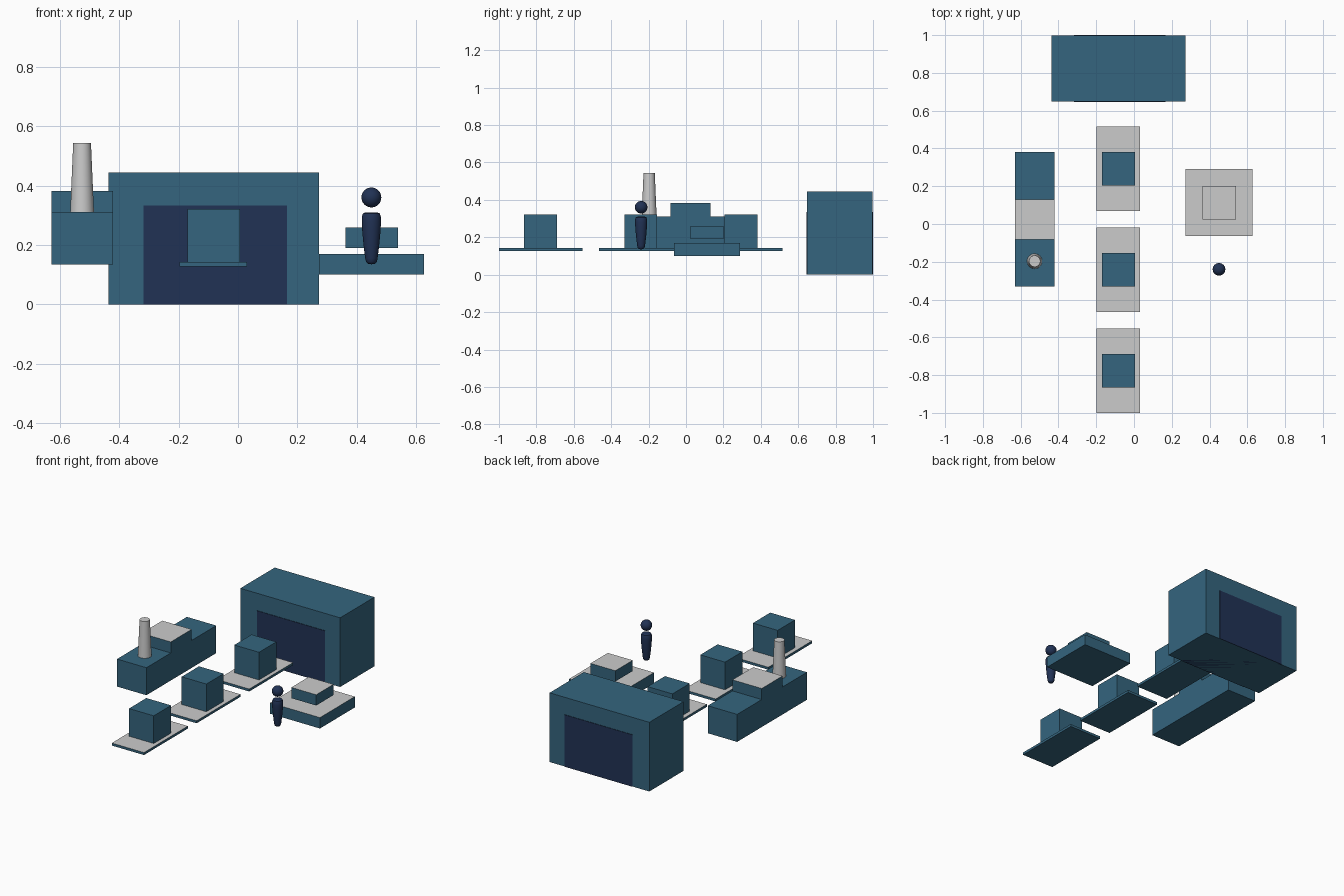
import bpy, bmesh, math

if "Cube" in bpy.data.objects:
    bpy.data.objects.remove(bpy.data.objects["Cube"])


def material(name, rgb):
    m = bpy.data.materials.new(name)
    m.diffuse_color = (*rgb, 1)
    m.use_nodes = True
    m.node_tree.nodes["Principled BSDF"].inputs["Base Color"].default_value = m.diffuse_color
    return m


BLUE = material("slate_blue", (0.035, 0.13, 0.21))
NAVY = material("navy", (0.015, 0.032, 0.09))


def finish(bm, name, mat=None, grey_top=False):
    me = bpy.data.meshes.new(name)
    bm.to_mesh(me)
    bm.free()
    ob = bpy.data.objects.new(name, me)
    bpy.context.collection.objects.link(ob)
    if mat:
        me.materials.append(mat)
    if grey_top:
        me.materials.append(None)
        for p in me.polygons:
            if p.normal.z > 0.5:
                p.material_index = 1
    return ob


def box(name, x, y, z, mat=BLUE, grey_top=False):
    bm = bmesh.new()
    bmesh.ops.create_cube(bm, size=1)
    for v in bm.verts:
        for i, (a, b) in enumerate((x, y, z)):
            v.co[i] = a if v.co[i] < 0 else b
    return finish(bm, name, mat, grey_top)


def lathe(name, profile, centre, mat=None, steps=32):
    bm = bmesh.new()
    vs = [bm.verts.new((r, 0, z)) for r, z in profile]
    es = [bm.edges.new(p) for p in zip(vs, vs[1:])]
    bmesh.ops.spin(bm, geom=vs + es, cent=(0, 0, 0), axis=(0, 0, 1),
                   angle=math.tau, steps=steps)
    bmesh.ops.remove_doubles(bm, verts=bm.verts, dist=1e-5)
    bmesh.ops.recalc_face_normals(bm, faces=bm.faces)
    ob = finish(bm, name, mat)
    ob.location = (*centre, 0)
    bpy.context.view_layer.objects.active = ob
    ob.select_set(True)
    bpy.ops.object.shade_smooth_by_angle(angle=math.radians(40))
    ob.select_set(False)
    return ob


# Rear block with a dark opening showing on both faces
box("rear_block", (-0.437, 0.273), (0.648, 0.997), (0, 0.445))
box("rear_opening", (-0.318, 0.166), (0.645, 1.0), (0, 0.334), NAVY)

# Left block with raised middle and chimney
box("left_base", (-0.63, -0.421), (-0.33, 0.38), (0.135, 0.312))
box("left_raised_middle", (-0.63, -0.421), (-0.082, 0.13), (0.312, 0.383), BLUE, True)
lathe("chimney", [(0, 0.312), (0.04, 0.312), (0.03, 0.544), (0, 0.544)], (-0.526, -0.197))

# Row of three slabs carrying cubes
for i in range(3):
    y = -0.777 + i * 0.535
    box(f"slab_{i + 1}", (-0.198, 0.031), (y - 0.223, y + 0.223), (0.127, 0.143), BLUE, True)
    box(f"cube_{i + 1}", (-0.17, 0.006), (y - 0.088, y + 0.088), (0.143, 0.321))

# Right platform with a small block hovering just above
box("right_platform", (0.273, 0.628), (-0.064, 0.29), (0.1, 0.17), BLUE, True)
box("right_upper_block", (0.362, 0.539), (0.025, 0.201), (0.19, 0.259), BLUE, True)

# Standing figure: tapered body and round head
lathe("figure_body", [(0, 0.135), (0.012, 0.137), (0.018, 0.143), (0.021, 0.155), (0.027, 0.205),
                      (0.031, 0.25), (0.0325, 0.28), (0.0315, 0.298), (0.028, 0.307),
                      (0.02, 0.31), (0, 0.31)], (0.45, -0.24), NAVY)
head = [(0.0335 * math.sin(math.pi * k / 16), 0.3605 - 0.0335 * math.cos(math.pi * k / 16))
        for k in range(17)]
lathe("figure_head", head, (0.45, -0.24), NAVY)
